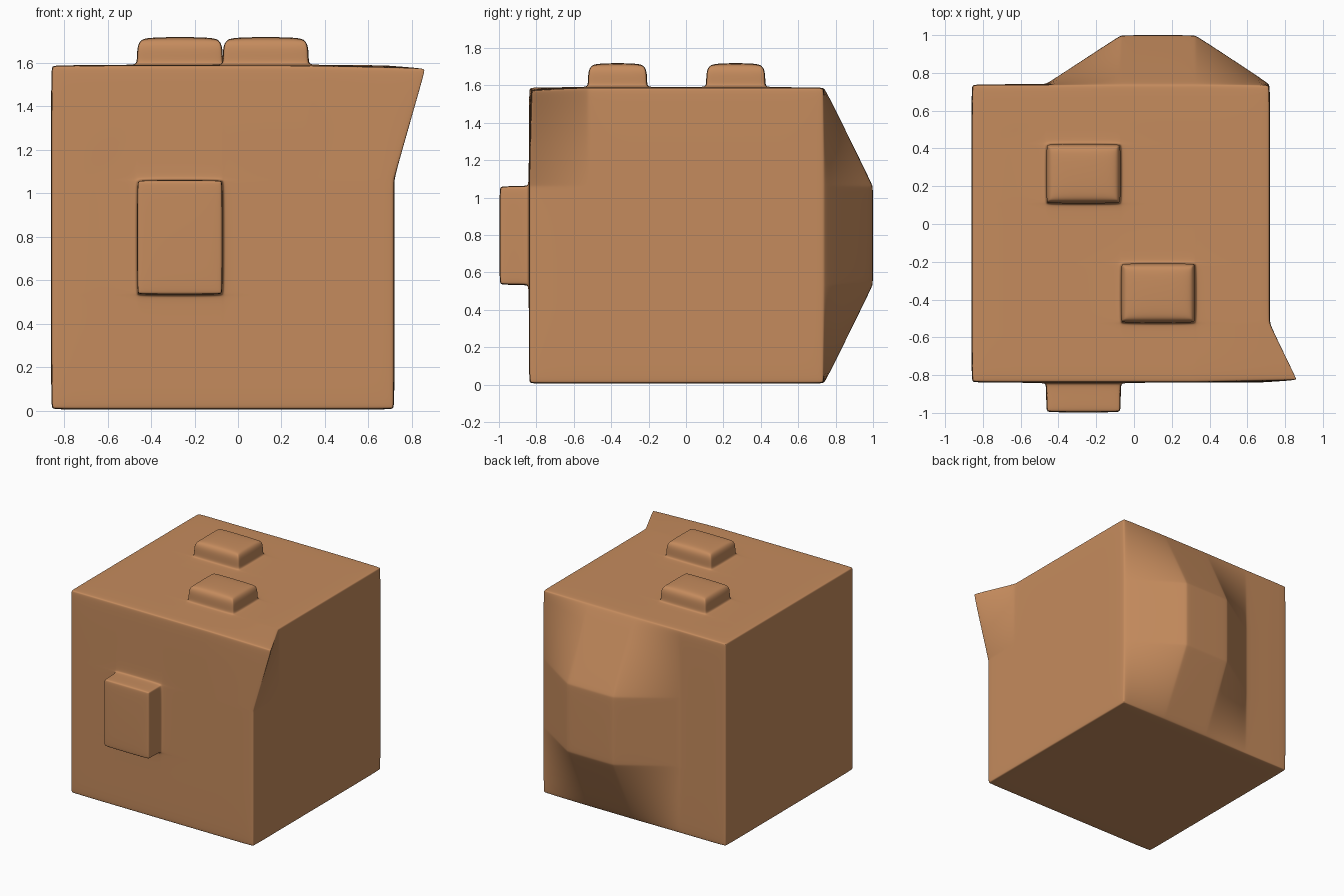
import bpy, bmesh
from mathutils import Vector

if "Cube" in bpy.data.objects:
    bpy.data.objects.remove(bpy.data.objects["Cube"])

LO, HI = Vector((-0.86, -0.84, 0.005)), Vector((0.72, 0.74, 1.59))
N = (4, 5, 3)                      # grid divisions per axis

bm = bmesh.new()
weight = bm.edges.layers.float.new("bevel_weight_edge")
verts, faces = {}, {}


def vert(key):
    if key not in verts:
        verts[key] = bm.verts.new([LO[a] + (HI[a] - LO[a]) * key[a] / N[a] for a in range(3)])
    return verts[key]


# Gridded cube
for axis in range(3):
    u, v = (axis + 1) % 3, (axis + 2) % 3
    for side in (0, N[axis]):
        for i in range(N[u]):
            for j in range(N[v]):
                ring = []
                for du, dv in ((0, 0), (1, 0), (1, 1), (0, 1)):
                    key = [0, 0, 0]
                    key[axis], key[u], key[v] = side, i + du, j + dv
                    ring.append(vert(tuple(key)))
                if side == 0:
                    ring.reverse()
                cell = [0, 0, 0]
                cell[axis], cell[u], cell[v] = side, i, j
                faces[(axis, *cell)] = bm.faces.new(ring)

# Pulled-out front right top corner
verts[(4, 0, 3)].co = (0.875, -0.83, 1.578)

# Back bulge: one cell pushed outward
for v in faces[(1, 2, 5, 1)].verts:
    v.co.y = 1.0


# Raised blocks: one on the front, two on the top
def raise_block(face, offset):
    new = bmesh.ops.extrude_discrete_faces(bm, faces=[face])["faces"][0]
    bmesh.ops.translate(bm, verts=new.verts, vec=offset)
    return new


raise_block(faces[(1, 1, 0, 1)], (0, -0.158, 0))
caps = [raise_block(faces[(2, *c, 3)], (0, 0, 0.13)) for c in ((1, 3), (2, 1))]

# Tight rounding everywhere, softer on the top block rims
for e in bm.edges:
    e[weight] = 0.4
for cap in caps:
    for e in cap.edges:
        e[weight] = 1.0
for f in bm.faces:
    f.smooth = True
bmesh.ops.recalc_face_normals(bm, faces=bm.faces)

mesh = bpy.data.meshes.new("block_body")
bm.to_mesh(mesh)
bm.free()
body = bpy.data.objects.new("block_body", mesh)
bpy.context.collection.objects.link(body)

bevel = body.modifiers.new("rounding", "BEVEL")
bevel.limit_method = "WEIGHT"
bevel.width = 0.05
bevel.segments = 2
bevel.use_clamp_overlap = False
sub = body.modifiers.new("smoothing", "SUBSURF")
sub.levels = sub.render_levels = 3

clay = bpy.data.materials.new("clay brown")
clay.diffuse_color = (0.56, 0.26, 0.11, 1)
clay.use_nodes = True
clay.node_tree.nodes["Principled BSDF"].inputs["Base Color"].default_value = clay.diffuse_color
mesh.materials.append(clay)
